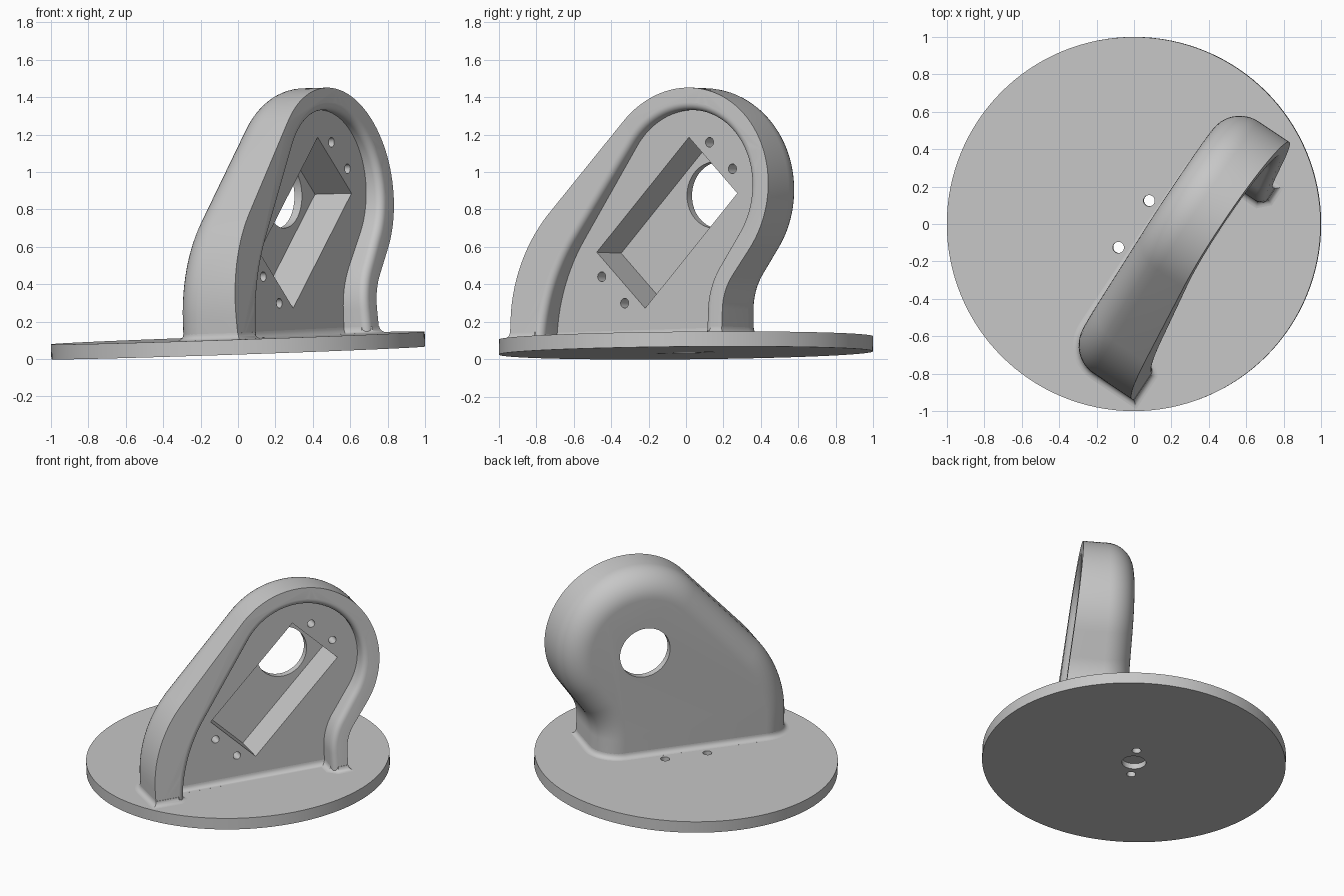
import bpy, bmesh
from math import sin, cos, pi, radians
from mathutils import Vector, Matrix

if "Cube" in bpy.data.objects:
    bpy.data.objects.remove(bpy.data.objects["Cube"])

grey = bpy.data.materials.new("plain_grey")
grey.use_nodes = True
colour = (0.57, 0.57, 0.57, 1)
grey.diffuse_color = colour
grey.node_tree.nodes["Principled BSDF"].inputs["Base Color"].default_value = colour

# Frames: the tilted base, and the wall square on it (x = depth, y = along, z = up)
UP = Vector((-0.034, -0.009, 1)).normalized()
U = Vector((0.555, 0.832, 0.0264)).normalized()
WALL = Matrix((U.cross(UP), U, UP)).transposed().to_4x4()
hx = Vector((1, 0, 0.034)).normalized()
BASE = Matrix.Translation((0, 0, 0.073)) @ Matrix((hx, UP.cross(hx), UP)).transposed().to_4x4()

BACK, ROUND = 0.09, 0.18
FLOOR, POCKET = 0.373, 0.235
TOP, FOOT = 0.113, 0.06
RIM = 0.04


def front(t):
    """Depth of the leaning front face at height t."""
    return 0.535 - 0.077 * t


def new_object(name, bm, matrix):
    bmesh.ops.recalc_face_normals(bm, faces=bm.faces[:])
    mesh = bpy.data.meshes.new(name)
    bm.to_mesh(mesh)
    bm.free()
    mesh.materials.append(grey)
    ob = bpy.data.objects.new(name, mesh)
    ob.matrix_world = matrix
    bpy.context.collection.objects.link(ob)
    return ob


def loft(name, rings, matrix, wrap=False):
    """Skin closed rings of points; cap the ends, or wrap last to first."""
    bm = bmesh.new()
    loops = [[bm.verts.new(p) for p in r] for r in rings]
    n = len(loops[0])
    pairs = list(zip(loops, loops[1:]))
    if wrap:
        pairs.append((loops[-1], loops[0]))
    for a, b in pairs:
        for i in range(n):
            j = (i + 1) % n
            bm.faces.new((a[i], a[j], b[j], b[i]))
    if not wrap:
        bm.faces.new(loops[0])
        bm.faces.new(loops[-1])
    return new_object(name, bm, matrix)


def cylinder(name, radius, depth, matrix, segments=32):
    bm = bmesh.new()
    bmesh.ops.create_cone(bm, cap_ends=True, segments=segments, radius1=radius,
                          radius2=radius, depth=depth)
    return new_object(name, bm, matrix)


def cut(target, cutters):
    """Subtract the cutters, bake the result and drop the cutters."""
    for c in cutters:
        c.hide_render = True
        mod = target.modifiers.new("cut", "BOOLEAN")
        mod.operation, mod.solver, mod.object = "DIFFERENCE", "EXACT", c
    bpy.context.view_layer.update()
    graph = bpy.context.evaluated_depsgraph_get()
    mesh = bpy.data.meshes.new_from_object(target.evaluated_get(graph))
    target.modifiers.clear()
    target.data = mesh
    for c in cutters:
        bpy.data.objects.remove(c)


def arc(cy, cz, r, a0, a1, steps):
    """Points with outward normals; a negative radius makes a hollow bend."""
    out = []
    for i in range(steps + 1):
        a = radians(a0 + (a1 - a0) * i / steps)
        n = Vector((cos(a), sin(a)))
        out.append((Vector((cy, cz)) + r * n, n))
    return out


def ring(outline, depth, inset, foot):
    """Closed ring from an outline; depth is a function of height."""
    pts = [p - n * inset for p, n in outline]
    pts = [Vector((pts[0].x, foot))] + pts + [Vector((pts[-1].x, foot))]
    return [(depth(p.y), p.x, p.y) for p in pts]


# Wall: arched outline with a large round on its back edge
outer = (arc(0.041, 0.22, 0.82, 180, 137, 14) + arc(0.3, 0.885, 0.549, 137, -36, 48)
         + arc(0.881, 0.243, -0.3, -36, 0, 12))
rings = [ring(outer, front, 0, FOOT)]
for i in range(13):
    a = pi / 2 * i / 12
    rings.append(ring(outer, lambda t: BACK + ROUND * (1 - sin(a)), ROUND * (1 - cos(a)), FOOT))
wall = loft("bracket_wall", rings, WALL)

# Recess in the front, with its rim rounded over
inner = (arc(0.42, 0.063, 1.0, 180, 145, 14) + arc(0.3, 0.885, 0.43, 145, -36, 48)
         + arc(0.881, 0.243, -0.41, -36, 0, 12))
rings = [ring(inner, lambda t: FLOOR, 0, -0.2)]
for i in range(8):
    a = pi / 2 * i / 7
    rings.append(ring(inner, lambda t: front(t) - RIM * (1 - sin(a)), RIM * (cos(a) - 1), -0.2))
rings.append(ring(inner, lambda t: front(t) + 0.1, -RIM, -0.2))
recess = loft("recess_cutter", rings, WALL)

# Slanted motor pocket, shaft opening and four screw holes
SLANT = WALL @ Matrix.Translation((0, 0.135, 0.717)) @ Matrix.Rotation(radians(45), 4, "X")
ACROSS = Matrix.Rotation(pi / 2, 4, "Y")
bm = bmesh.new()
bmesh.ops.create_cube(bm, size=1)
bmesh.ops.scale(bm, verts=bm.verts[:], vec=(POCKET + 0.05, 0.847, 0.435))
pocket = new_object("pocket_cutter", bm,
                    SLANT @ Matrix.Translation((FLOOR + 0.025 - POCKET / 2, 0, 0)))
shaft = cylinder("shaft_cutter", 0.177, 0.3,
                 SLANT @ Matrix.Translation((0.12, 0.212, 0)) @ ACROSS, 64)
screws = [cylinder("screw_cutter", 0.026, 0.3,
                   SLANT @ Matrix.Translation((FLOOR, y, z)) @ ACROSS, 24)
          for y in (-0.495, 0.495) for z in (-0.103, 0.103)]
cut(wall, [recess, pocket, shaft] + screws)

# Round base with two through holes and a blind hole underneath
base = cylinder("base_disc", 1, 0.08, BASE, 128)
cutters = [cylinder("hole_cutter", 0.03, 0.4, BASE @ Matrix.Translation((s * 0.082, s * 0.125, 0)))
           for s in (-1, 1)]
cutters.append(cylinder("hub_cutter", 0.08, 0.08, BASE @ Matrix.Translation((0, 0, -0.04)), 48))
cut(base, cutters)

# Footprint of the wall, as (depth, along) points
left, right = outer[0][0].x, outer[-1][0].x
in_left, in_right = inner[0][0].x, inner[-1][0].x
face = front(TOP)
foot = [(face, left)]
for centre, a0 in ((left + ROUND, 270), (right - ROUND, 180)):
    foot += [tuple(p) for p, n in arc(BACK + ROUND, centre, ROUND, a0, a0 - 90, 10)]
foot += [(face, right), (face, in_right + RIM), (face - RIM, in_right), (FLOOR, in_right),
         (FLOOR, in_left), (face - RIM, in_left), (face, in_left - RIM)]
foot = [Vector(p) for p in foot]


def grow(points, dist):
    """Offset a closed clockwise outline outward with mitred corners."""
    out = []
    for i, p in enumerate(points):
        e0 = (p - points[i - 1]).normalized()
        e1 = (points[(i + 1) % len(points)] - p).normalized()
        n0, n1 = Vector((-e0.y, e0.x)), Vector((-e1.y, e1.x))
        out.append(p + (n0 + n1) * dist / (1 + n0.dot(n1)))
    return out


# Soft fillet where the wall meets the base
def foot_ring(dist, height):
    return [(p.x, p.y, TOP + height) for p in grow(foot, dist)]


R = 0.035
rings = [foot_ring(R * (1 - sin(pi / 2 * i / 6)), R * (1 - cos(pi / 2 * i / 6)))
         for i in range(7)]
rings += [foot_ring(-0.01, R), foot_ring(-0.01, -0.02), foot_ring(R, -0.02)]
fillet = loft("wall_fillet", rings, WALL, wrap=True)

# Smooth the rounds, keep the edges sharp
for ob in (wall, base, fillet):
    bpy.ops.object.select_all(action="DESELECT")
    ob.select_set(True)
    bpy.context.view_layer.objects.active = ob
    bpy.ops.object.shade_smooth_by_angle(angle=radians(30))
